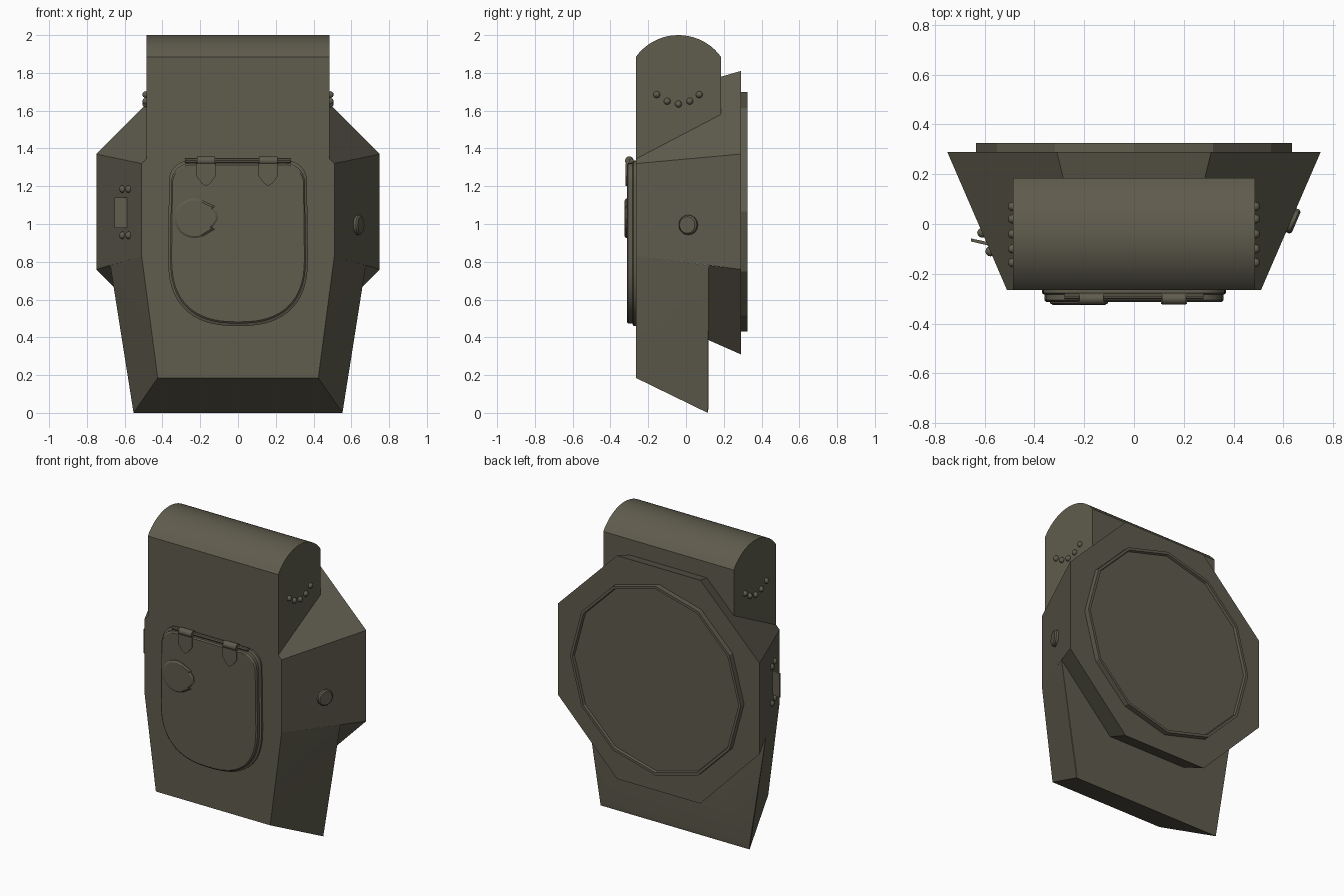
import bpy, bmesh, math
from mathutils import Vector

if "Cube" in bpy.data.objects:
    bpy.data.objects.remove(bpy.data.objects["Cube"], do_unlink=True)

olive = bpy.data.materials.new("olive_paint")
COLOUR = (0.115, 0.107, 0.075, 1)
olive.diffuse_color = COLOUR
olive.use_nodes = True
olive.node_tree.nodes["Principled BSDF"].inputs["Base Color"].default_value = COLOUR


def finish(name, bm, smooth=True):
    bmesh.ops.recalc_face_normals(bm, faces=bm.faces)
    mesh = bpy.data.meshes.new(name)
    bm.to_mesh(mesh)
    bm.free()
    mesh.materials.append(olive)
    obj = bpy.data.objects.new(name, mesh)
    bpy.context.collection.objects.link(obj)
    if smooth:
        shade(obj)
    return obj


def activate(obj):
    bpy.ops.object.select_all(action='DESELECT')
    obj.select_set(True)
    bpy.context.view_layer.objects.active = obj


def shade(obj):
    activate(obj)
    bpy.ops.object.shade_smooth_by_angle(angle=math.radians(25))


def hull(name, half):
    """Convex solid from points on the +x half, mirrored."""
    bm = bmesh.new()
    for x, y, z in half:
        for s in (1, -1):
            bm.verts.new((s * x, y, z))
    bmesh.ops.convex_hull(bm, input=bm.verts)
    bmesh.ops.dissolve_limit(bm, angle_limit=0.01, verts=bm.verts, edges=bm.edges)
    return finish(name, bm, False)


def loft(name, rings):
    """Solid skinned through rings of equal length, capped at both ends."""
    bm = bmesh.new()
    rows = [[bm.verts.new(p) for p in ring] for ring in rings]
    for a, b in zip(rows, rows[1:]):
        for i in range(len(a)):
            j = (i + 1) % len(a)
            bm.faces.new((a[i], a[j], b[j], b[i]))
    bm.faces.new(rows[0])
    bm.faces.new(rows[-1])
    return finish(name, bm)


def plate(name, outline, layers, centre=(0, 0)):
    """Front-facing plate; layers are (y, scale about centre)."""
    cx, cz = centre
    return loft(name, [[(cx + (x - cx) * k, y, cz + (z - cz) * k) for x, z in outline]
                       for y, k in layers])


def arc(cx, cz, r, a0, a1, n):
    return [(cx + r * math.cos(math.radians(a0 + (a1 - a0) * i / n)),
             cz + r * math.sin(math.radians(a0 + (a1 - a0) * i / n))) for i in range(n + 1)]


def rivets(name, points, r=0.018):
    bm = bmesh.new()
    for p in points:
        geo = bmesh.ops.create_uvsphere(bm, u_segments=12, v_segments=8, radius=r)
        bmesh.ops.translate(bm, verts=geo["verts"], vec=p)
    return finish(name, bm)


FRONT, MID, BACK = -0.265, 0.12, 0.29


def side_x(y):
    return 0.51 + 0.24 * (y - FRONT) / (BACK - FRONT)


# Main shell: flared octagon, lower wedge, rear skirt and round-topped box, united
mid_x = side_x(MID)
shell = hull("shell", [(0.51, FRONT, 0.83), (0.51, FRONT, 1.32), (0.175, FRONT, 1.65),
                       (0.75, BACK, 0.76), (0.75, BACK, 1.37), (0.31, BACK, 1.81)])
wedge = hull("wedge", [(0.51, FRONT, 0.83), (0.425, FRONT, 0.185),
                       (mid_x, MID, 0.781), (0.555, MID, 0.03), (0.553, 0.115, 0)])
skirt = hull("skirt", [(mid_x, MID, 0.781), (0.29, MID, 0.385),
                       (0.75, BACK, 0.76), (0.31, BACK, 0.31)])
top = arc(-0.04, 1.722, 0.278, 36, 144, 20)
top[0], top[-1] = (0.185, 1.885), (FRONT, 1.885)
section = top + [(FRONT, 1.25), (0.185, 1.25)]
box = loft("top_box", [[(x, y, z) for y, z in section] for x in (-0.485, 0.485)])
for part in (wedge, skirt, box):
    mod = shell.modifiers.new("union", 'BOOLEAN')
    mod.operation = 'UNION'
    mod.solver = 'EXACT'
    mod.object = part
    activate(shell)
    bpy.ops.object.modifier_apply(modifier=mod.name)
    bpy.data.objects.remove(part, do_unlink=True)
shade(shell)

# Twelve-sided rear ring with a shallow recessed cover
ring = arc(0, 1.065, 0.635, 0, 330, 11)
plate("rear_ring", ring, [(0.28, 1), (0.325, 1), (0.325, 0.972), (0.308, 0.965)], (0, 1.065))

# Front hatch: round top corners, deep bowl-shaped bottom
bowl = []
for i in range(33):
    t = math.pi + math.pi * i / 32
    c, s = math.cos(t), math.sin(t)
    bowl.append((0.37 * math.copysign(abs(c) ** 0.8, c), 0.82 - 0.36 * abs(s) ** 0.8))
hatch = bowl + arc(0.26, 1.23, 0.105, 0, 90, 8) + arc(-0.26, 1.23, 0.105, 90, 180, 8)
plate("hatch", hatch, [(-0.26, 1), (-0.278, 1), (-0.284, 0.97), (-0.306, 0.97), (-0.313, 0.95)],
      (0, 0.9))

# Pointed hinge straps with barrels
for side, cx in (("right", -0.17), ("left", 0.16)):
    strap = [(-0.052, 1.32), (-0.052, 1.255), (-0.022, 1.215), (0, 1.2),
             (0.022, 1.215), (0.052, 1.255), (0.052, 1.32)]
    plate(side + "_hinge_strap", [(cx + x, z) for x, z in strap], [(-0.3, 1), (-0.321, 1)])
    barrel = arc(-0.3, 1.335, 0.023, 0, 337.5, 15)
    loft(side + "_hinge_barrel", [[(cx + d, y, z) for y, z in barrel] for d in (-0.048, 0.048)])
rod = arc(-0.29, 1.335, 0.012, 0, 315, 7)
loft("hinge_rod", [[(x, y, z) for y, z in rod] for x in (-0.28, 0.28)])

# Round hatch cover with a pointed, notched lip
lip = [(-0.125, 1.095), (-0.132, 1.085), (-0.11, 1.06), (-0.105, 1.025),
       (-0.14, 0.975), (-0.125, 0.972)]
cover = arc(-0.232, 1.03, 0.105, 55, 305, 24) + lip[::-1]
plate("hatch_cover", cover, [(-0.305, 1), (-0.318, 1), (-0.325, 0.9)], (-0.22, 1.03))

# Rivet arcs on both sides of the top box
rows = [(-0.155, 1.685), (-0.1, 1.65), (-0.04, 1.635), (0.02, 1.65), (0.07, 1.685)]
rivets("box_rivets", [(s * 0.488, y, z) for s in (1, -1) for y, z in rows])

# Side bracket with rivet pairs on the right
rivets("bracket_rivets", [(-side_x(y), y, z) for y in (-0.035, -0.11)
                          for z in (0.94, 1.185)], 0.02)
bracket = [(-0.655, -0.07), (-0.57, -0.09), (-0.57, -0.076), (-0.655, -0.058)]
loft("side_bracket", [[(x, y, z) for x, y in bracket] for z in (0.98, 1.14)])

# Round knob on the left side
normal = Vector((BACK - FRONT, -0.24, 0)).normalized()
along = Vector((-normal.y, normal.x, 0))
origin = Vector((side_x(0.015), 0.015, 0.995))
loft("side_knob", [[origin + normal * d + along * u + Vector((0, 0, v))
                    for u, v in arc(0, 0, r, 0, 345, 23)]
                   for d, r in ((-0.01, 0.052), (0.014, 0.052), (0.022, 0.044))])
